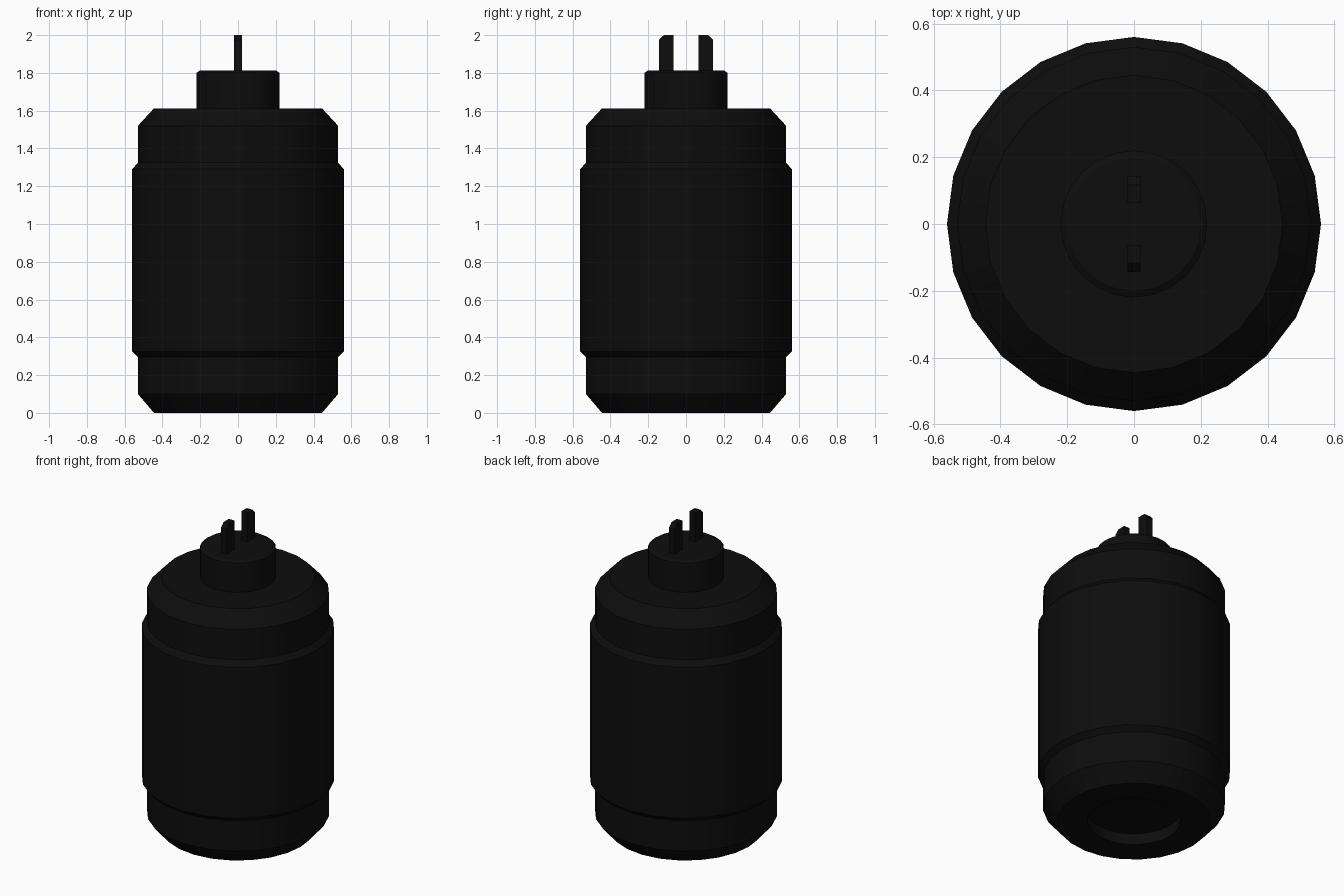
import bpy, bmesh, math

if "Cube" in bpy.data.objects:
    bpy.data.objects.remove(bpy.data.objects["Cube"])

dark = bpy.data.materials.new("dark_casing")
dark.diffuse_color = (0.004, 0.004, 0.004, 1)
dark.use_nodes = True
dark.node_tree.nodes["Principled BSDF"].inputs["Base Color"].default_value = dark.diffuse_color
SIDES = 24


def finish(name, bm, smooth=False):
    bmesh.ops.recalc_face_normals(bm, faces=bm.faces)
    mesh = bpy.data.meshes.new(name)
    bm.to_mesh(mesh)
    bm.free()
    mesh.materials.append(dark)
    ob = bpy.data.objects.new(name, mesh)
    bpy.context.collection.objects.link(ob)
    if smooth:
        bpy.ops.object.select_all(action='DESELECT')
        ob.select_set(True)
        bpy.context.view_layer.objects.active = ob
        bpy.ops.object.shade_smooth_by_angle(angle=math.radians(30))
    return ob


def lathe(name, profile):
    """Revolve (radius, z) points around z and cap both ends."""
    bm = bmesh.new()
    rings = []
    for r, z in profile:
        rings.append([bm.verts.new((r * math.cos(2 * math.pi * i / SIDES),
                                    r * math.sin(2 * math.pi * i / SIDES), z))
                      for i in range(SIDES)])
    for a, b in zip(rings, rings[1:]):
        for i in range(SIDES):
            j = (i + 1) % SIDES
            bm.faces.new((a[i], a[j], b[j], b[i]))
    bm.faces.new(rings[0])
    bm.faces.new(rings[-1])
    return finish(name, bm, True)


def prong(name, side):
    """Flat pin with its outer top corner chamfered."""
    outline = [(0.065, 1.81), (0.143, 1.81), (0.143, 1.975), (0.117, 2.0), (0.065, 2.0)]
    bm = bmesh.new()
    face = bm.faces.new([bm.verts.new((-0.02, side * y, z)) for y, z in outline])
    ext = bmesh.ops.extrude_face_region(bm, geom=[face], use_keep_orig=True)
    verts = [g for g in ext["geom"] if isinstance(g, bmesh.types.BMVert)]
    bmesh.ops.translate(bm, verts=verts, vec=(0.04, 0, 0))
    return finish(name, bm)


# Main casing with recessed base, raised middle band, chamfered ends and stepped neck
lathe("casing", [
    (0.27, 0.07), (0.27, 0.0), (0.445, 0.0), (0.53, 0.10), (0.53, 0.295),
    (0.56, 0.325), (0.56, 1.29), (0.53, 1.325), (0.53, 1.52), (0.445, 1.612),
    (0.22, 1.612), (0.22, 1.80), (0.20, 1.813)])

# Two terminal prongs on the neck
prong("front_prong", -1)
prong("back_prong", 1)
